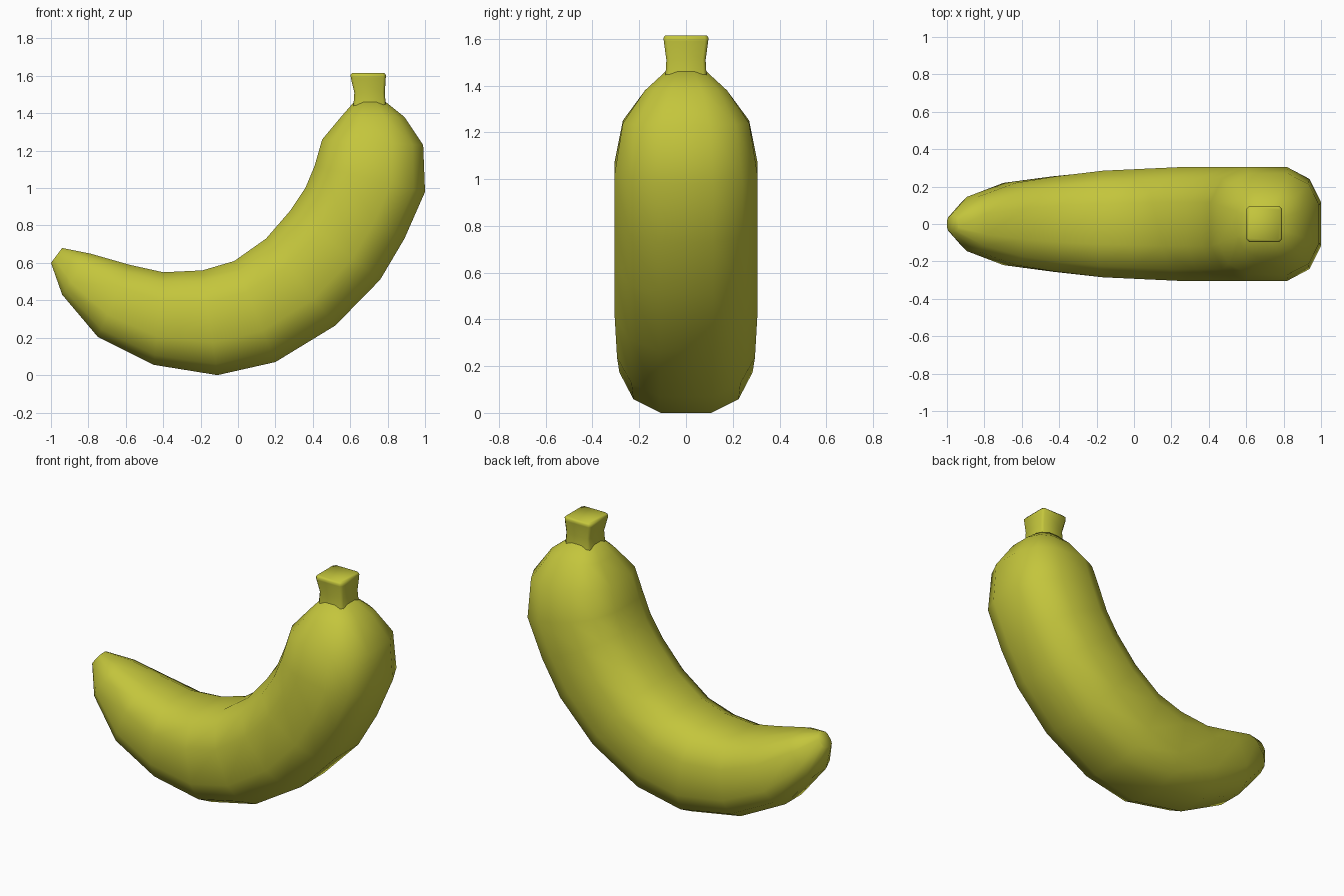
import bpy, bmesh
from mathutils import Vector

if "Cube" in bpy.data.objects:
    bpy.data.objects.remove(bpy.data.objects["Cube"])

skin = bpy.data.materials.new("yellow_green_skin")
skin.diffuse_color = (0.55, 0.56, 0.045, 1)
skin.use_nodes = True
skin.node_tree.nodes["Principled BSDF"].inputs["Base Color"].default_value = skin.diffuse_color


def section(quarter):
    """Mirror one quadrant of a cross-section into a closed loop."""
    q = list(quarter)
    half = q + [(-a, b) for a, b in reversed(q)]
    return half + [(-a, -b) for a, b in half]


def loft(name, rings, profile, angle):
    """Skin rings given as (inner x, inner z, outer x, outer z, half width)."""
    bm = bmesh.new()
    loops = []
    for ix, iz, ox, oz, w in rings:
        mid = Vector(((ix + ox) / 2, 0, (iz + oz) / 2))
        axis = Vector(((ox - ix) / 2, 0, (oz - iz) / 2))
        loops.append([bm.verts.new(mid + axis * b + Vector((0, w * a, 0)))
                      for a, b in profile])
    n = len(profile)
    for r, s in zip(loops, loops[1:]):
        for i in range(n):
            j = (i + 1) % n
            bm.faces.new((r[i], r[j], s[j], s[i]))
    bm.faces.new(loops[0])
    bm.faces.new(loops[-1])
    bmesh.ops.recalc_face_normals(bm, faces=bm.faces)
    mesh = bpy.data.meshes.new(name)
    bm.to_mesh(mesh)
    bm.free()
    obj = bpy.data.objects.new(name, mesh)
    bpy.context.collection.objects.link(obj)
    mesh.materials.append(skin)
    bpy.ops.object.select_all(action='DESELECT')
    obj.select_set(True)
    bpy.context.view_layer.objects.active = obj
    bpy.ops.object.shade_smooth_by_angle(angle=angle)
    return obj


# Curved fruit body, from the blunt tip to the neck
body_rings = [
    (-0.94, 0.68, -1.00, 0.60, 0.045),
    (-0.79, 0.65, -0.94, 0.43, 0.145),
    (-0.58, 0.59, -0.75, 0.205, 0.22),
    (-0.40, 0.55, -0.45, 0.055, 0.255),
    (-0.19, 0.56, -0.11, 0.0, 0.285),
    (-0.02, 0.61, 0.20, 0.07, 0.295),
    (0.15, 0.73, 0.52, 0.265, 0.305),
    (0.28, 0.88, 0.76, 0.51, 0.305),
    (0.36, 1.00, 0.89, 0.73, 0.305),
    (0.41, 1.12, 1.00, 0.98, 0.305),
    (0.45, 1.26, 0.99, 1.23, 0.27),
    (0.55, 1.38, 0.89, 1.38, 0.175),
    (0.62, 1.46, 0.79, 1.46, 0.088),
]
loft("banana_body", body_rings,
     section([(1, 0.38), (0.79, 0.79), (0.38, 1)]), 1.2)

# Square flared stem with softened edges
stem_rings = [
    (0.617, 1.44, 0.79, 1.44, 0.088),
    (0.622, 1.51, 0.785, 1.51, 0.084),
    (0.603, 1.59, 0.79, 1.59, 0.095),
    (0.602, 1.605, 0.79, 1.605, 0.096),
    (0.61, 1.615, 0.783, 1.615, 0.089),
]
loft("stem", stem_rings, section([(1, 0.85), (0.85, 1)]), 1.0)
